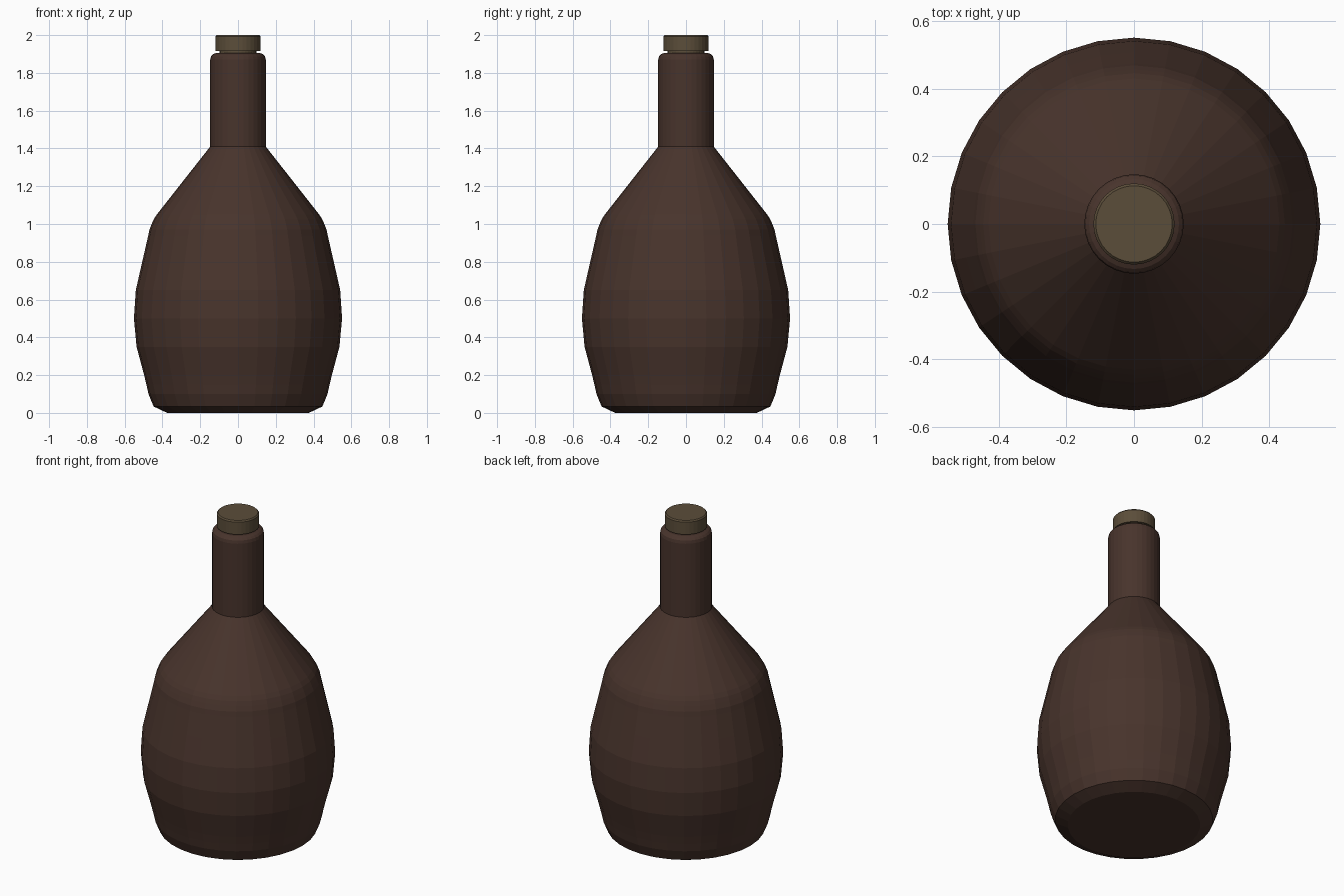
import bpy, bmesh
from math import cos, sin, pi

if "Cube" in bpy.data.objects:
    bpy.data.objects.remove(bpy.data.objects["Cube"])


def material(name, color):
    m = bpy.data.materials.new(name)
    m.diffuse_color = color
    m.use_nodes = True
    m.node_tree.nodes["Principled BSDF"].inputs["Base Color"].default_value = m.diffuse_color
    return m


def lathe(name, profile, mat, sides=32):
    """Revolve (radius, z) points about z and cap both ends."""
    bm = bmesh.new()
    rings = [[bm.verts.new((r * cos(2 * pi * i / sides), r * sin(2 * pi * i / sides), z))
              for i in range(sides)] for r, z in profile]
    for a, b in zip(rings, rings[1:]):
        for i in range(sides):
            j = (i + 1) % sides
            bm.faces.new((a[i], a[j], b[j], b[i]))
    bm.faces.new(rings[0][::-1])
    bm.faces.new(rings[-1])
    me = bpy.data.meshes.new(name)
    bm.to_mesh(me)
    bm.free()
    me.materials.append(mat)
    ob = bpy.data.objects.new(name, me)
    bpy.context.collection.objects.link(ob)
    return ob


glass = material("brown_glass", (0.065, 0.034, 0.025, 1))
cork = material("cork", (0.105, 0.075, 0.042, 1))

# Bottle: chamfered foot, bulging belly, conical shoulder, straight neck and lip
lathe("bottle", [
    (0.375, 0.0), (0.447, 0.034), (0.474, 0.10), (0.485, 0.15), (0.497, 0.20),
    (0.537, 0.35), (0.551, 0.50), (0.541, 0.65), (0.507, 0.80), (0.475, 0.94),
    (0.469, 0.97), (0.457, 1.0), (0.446, 1.025), (0.43, 1.05),
    (0.147, 1.41), (0.147, 1.87), (0.143, 1.888), (0.133, 1.898), (0.118, 1.905),
], glass)

# Stopper: narrow plug in the neck with a wider, slightly bevelled head
lathe("stopper", [
    (0.097, 1.86), (0.097, 1.915), (0.12, 1.915), (0.12, 1.992), (0.113, 2.0),
], cork)
